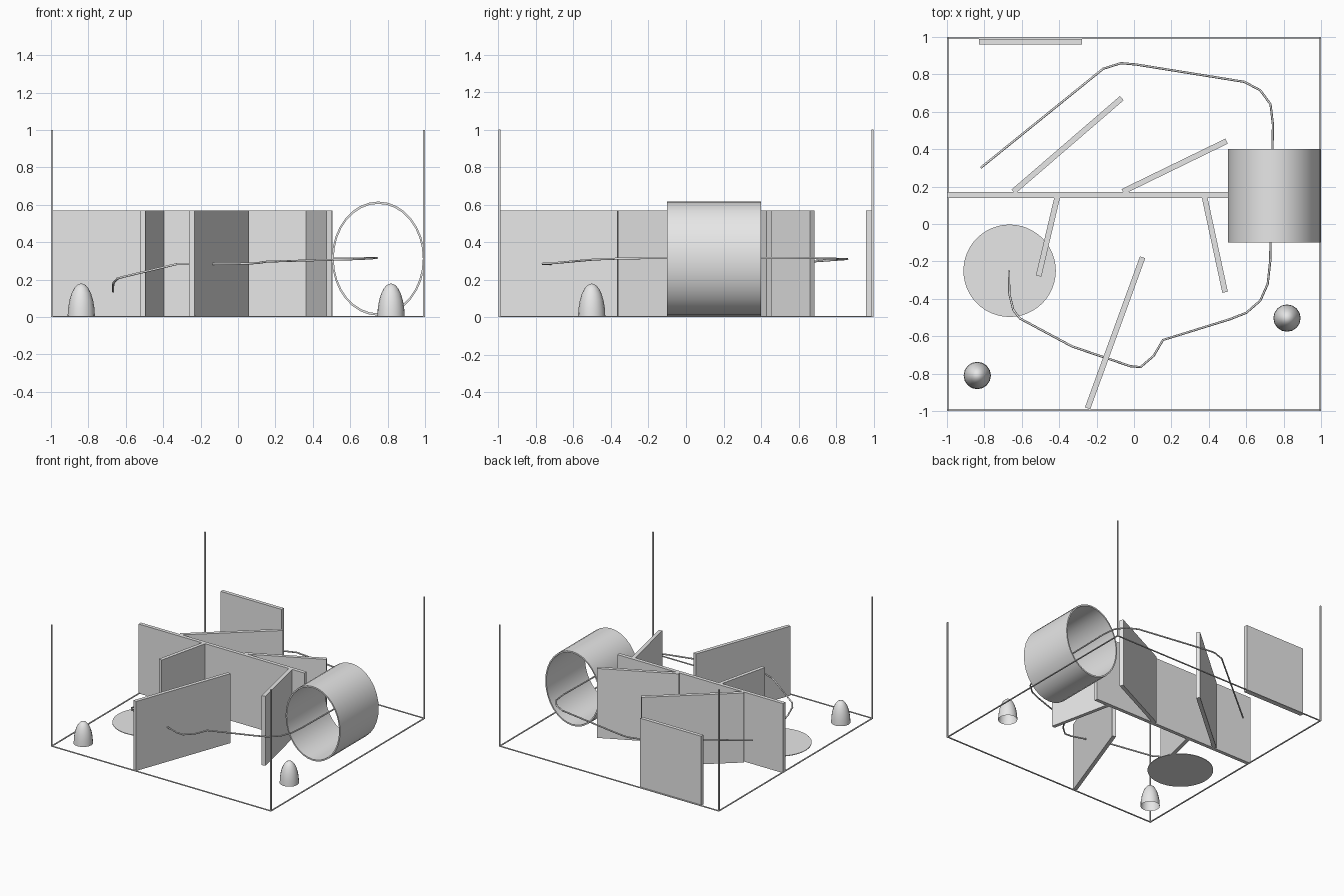
import bpy
import bmesh
from math import atan2, cos, hypot, pi, radians, sin, sqrt

cube = bpy.data.objects.get("Cube")
if cube:
    bpy.data.objects.remove(cube, do_unlink=True)

grey = bpy.data.materials.new("plain_grey")
grey.use_nodes = True
grey.diffuse_color = (0.8, 0.8, 0.8, 1)
grey.node_tree.nodes["Principled BSDF"].inputs["Base Color"].default_value = (0.8, 0.8, 0.8, 1)


def add_mesh(name, bm, smooth=False):
    """Turn a bmesh into a named grey object."""
    bmesh.ops.recalc_face_normals(bm, faces=bm.faces)
    mesh = bpy.data.meshes.new(name)
    bm.to_mesh(mesh)
    bm.free()
    mesh.materials.append(grey)
    obj = bpy.data.objects.new(name, mesh)
    bpy.context.collection.objects.link(obj)
    if smooth:
        bpy.ops.object.select_all(action='DESELECT')
        obj.select_set(True)
        bpy.context.view_layer.objects.active = obj
        bpy.ops.object.shade_smooth_by_angle(angle=radians(35))
    return obj


def box(name, size, centre, turn=0.0):
    bm = bmesh.new()
    bmesh.ops.create_cube(bm, size=1)
    bmesh.ops.scale(bm, vec=size, verts=bm.verts)
    obj = add_mesh(name, bm)
    obj.location = centre
    obj.rotation_euler.z = turn
    return obj


def lathe(name, rings, segments, closed=False, smooth=True):
    """Revolve (radius, height) rings about z; closed joins last to first."""
    bm = bmesh.new()
    loops = []
    for r, z in rings:
        if r < 1e-5:
            loops.append([bm.verts.new((0, 0, z))] * segments)
        else:
            loops.append([bm.verts.new((r * cos(2 * pi * i / segments),
                                        r * sin(2 * pi * i / segments), z))
                          for i in range(segments)])
    pairs = list(zip(loops, loops[1:]))
    if closed:
        pairs.append((loops[-1], loops[0]))
    for a, b in pairs:
        for i in range(segments):
            j = (i + 1) % segments
            corners = list(dict.fromkeys((a[i], a[j], b[j], b[i])))
            if len(corners) > 2:
                bm.faces.new(corners)
    return add_mesh(name, bm, smooth)


# Thin boundary frame with a post on each corner
BAR = 0.01
EDGE = 1 - BAR / 2
for side, s in (("right", -1), ("left", 1)):
    box(f"base_{side}_bar", (BAR, 2, 0.006), (s * EDGE, 0, 0.003))
    for end, e in (("front", -1), ("back", 1)):
        box(f"{end}_{side}_post", (BAR, BAR, 1), (s * EDGE, e * EDGE, 0.5))
for end, e in (("front", -1), ("back", 1)):
    box(f"base_{end}_bar", (2, BAR, 0.006), (0, e * EDGE, 0.003))

# Upright walls, each given by its two end points on the floor
WALL_HEIGHT, WALL_THICK = 0.57, 0.03
walls = {
    "long_wall": ((-1.0, 0.155), (0.505, 0.155)),
    "back_slanted_wall": ((-0.645, 0.173), (-0.065, 0.673)),
    "back_side_wall": ((-0.06, 0.173), (0.495, 0.443)),
    "front_short_wall": ((-0.41, 0.145), (-0.51, -0.278)),
    "front_side_wall": ((0.377, 0.145), (0.487, -0.365)),
    "front_long_wall": ((0.046, -0.178), (-0.248, -0.985)),
    "rear_edge_wall": ((-0.83, 0.975), (-0.277, 0.975)),
}
for name, ((x0, y0), (x1, y1)) in walls.items():
    box(name, (hypot(x1 - x0, y1 - y0), WALL_THICK, WALL_HEIGHT),
        ((x0 + x1) / 2, (y0 + y1) / 2, WALL_HEIGHT / 2), atan2(y1 - y0, x1 - x0))

# Oval hollow tunnel lying along y
tunnel = lathe("tunnel", [(1, -0.25), (1, 0.25), (0.96, 0.25), (0.96, -0.25)], 32, closed=True)
for v in tunnel.data.vertices:
    x, y, z = v.co
    v.co = (x * 0.248, -z, y * 0.305)
tunnel.location = (0.75, 0.15, 0.312)

# Landing disc on the floor
disc = lathe("landing_disc", [(0, 0), (0.247, 0), (0.247, 0.005), (0, 0.005)], 48)
disc.location = (-0.665, -0.25, 0)

# Domed markers, open underneath
for side, x, y in (("right", -0.838, -0.81), ("left", 0.818, -0.503)):
    profile = [(0.073 * sqrt(1 - t * t), 0.18 * t)
               for t in (0, 0.25, 0.5, 0.7, 0.85, 0.95, 1)]
    cone = lathe(f"{side}_marker", profile, 16)
    cone.location = (x, y, 0)

# Thin flight path threading through the tunnel down to the disc
path_points = [
    (-0.82, 0.30, 0.27), (-0.165, 0.83, 0.308), (-0.07, 0.86, 0.31),
    (0.01, 0.853, 0.31), (0.59, 0.76, 0.313), (0.675, 0.715, 0.314),
    (0.73, 0.64, 0.315), (0.743, 0.53, 0.315), (0.74, 0.39, 0.315),
    (0.728, -0.2, 0.315), (0.715, -0.32, 0.313), (0.675, -0.41, 0.311),
    (0.60, -0.475, 0.308), (0.51, -0.51, 0.306), (0.155, -0.62, 0.296),
    (0.105, -0.705, 0.288), (0.035, -0.765, 0.285), (-0.02, -0.76, 0.284),
    (-0.33, -0.655, 0.282), (-0.61, -0.505, 0.215), (-0.645, -0.46, 0.205),
    (-0.667, -0.37, 0.18), (-0.668, -0.25, 0.135),
]
curve = bpy.data.curves.new("flight_path", 'CURVE')
curve.dimensions = '3D'
curve.bevel_depth = 0.006
curve.bevel_resolution = 1
curve.use_fill_caps = True
spline = curve.splines.new('POLY')
spline.points.add(len(path_points) - 1)
for point, co in zip(spline.points, path_points):
    point.co = (*co, 1)
curve.materials.append(grey)
path = bpy.data.objects.new("flight_path", curve)
bpy.context.collection.objects.link(path)
